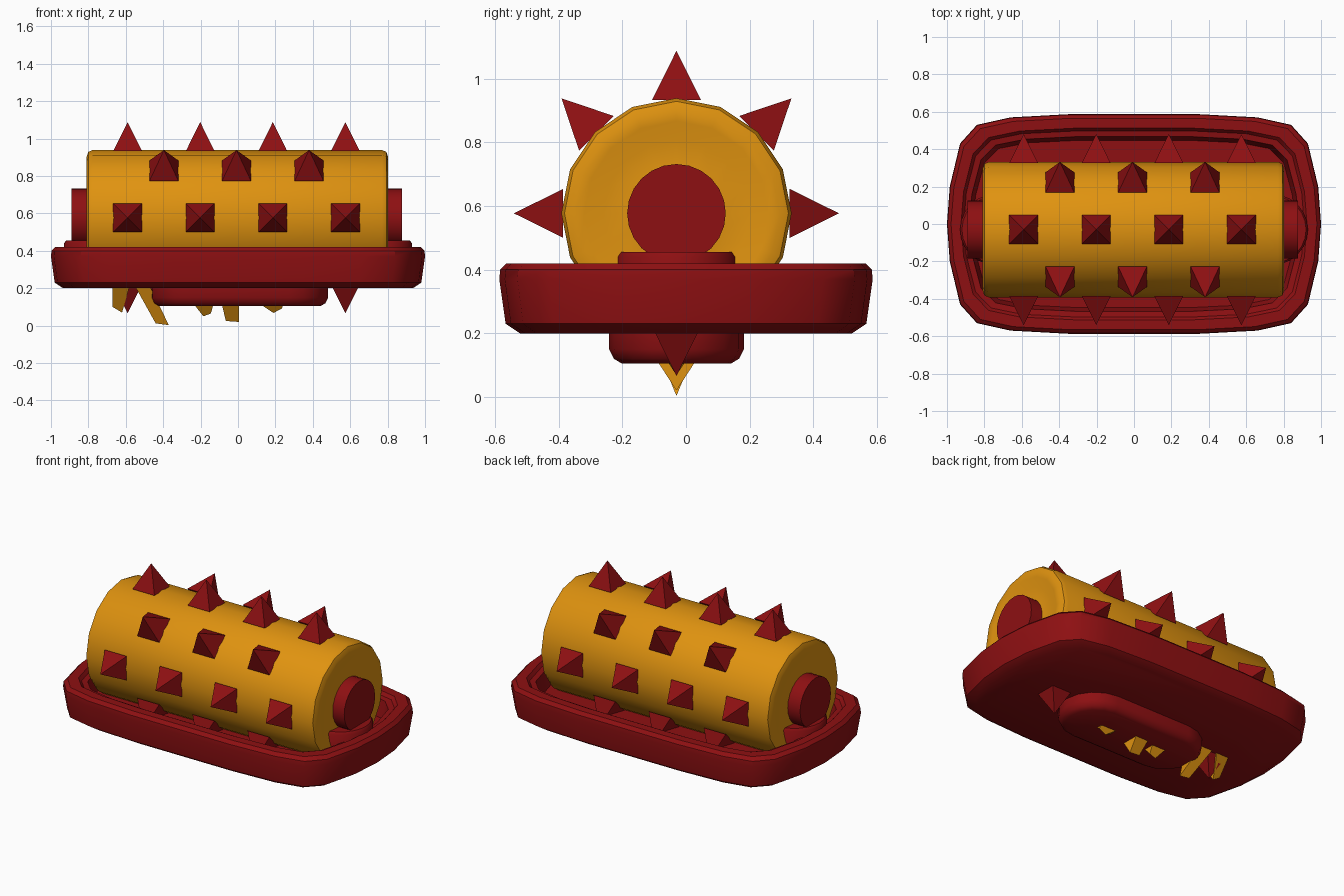
import bpy, bmesh, math
from mathutils import Vector, Matrix

if "Cube" in bpy.data.objects:
    bpy.data.objects.remove(bpy.data.objects["Cube"])


def material(name, rgb):
    m = bpy.data.materials.new(name)
    m.use_nodes = True
    m.diffuse_color = (*rgb, 1)
    m.node_tree.nodes["Principled BSDF"].inputs["Base Color"].default_value = (*rgb, 1)
    return m


RED = material("dark red", (0.27, 0.005, 0.006))
GOLD = material("golden yellow", (0.74, 0.29, 0.005))
AXIS_Y, AXIS_Z, RADIUS = -0.03, 0.577, 0.362


def finish(bm, name, mat, smooth=True):
    bmesh.ops.recalc_face_normals(bm, faces=bm.faces)
    mesh = bpy.data.meshes.new(name)
    bm.to_mesh(mesh)
    bm.free()
    mesh.materials.append(mat)
    ob = bpy.data.objects.new(name, mesh)
    bpy.context.collection.objects.link(ob)
    if smooth:
        bpy.ops.object.select_all(action="DESELECT")
        ob.select_set(True)
        bpy.context.view_layer.objects.active = ob
        bpy.ops.object.shade_smooth_by_angle(angle=math.radians(35))
    return ob


def loft(name, mat, rings, smooth=True):
    """Skin a stack of equal-length closed rings and cap both ends."""
    bm = bmesh.new()
    loops = [[bm.verts.new(p) for p in ring] for ring in rings]
    for a, b in zip(loops, loops[1:]):
        for i in range(len(a)):
            j = (i + 1) % len(a)
            bm.faces.new((a[i], a[j], b[j], b[i]))
    bm.faces.new(loops[0])
    bm.faces.new(loops[-1])
    return finish(bm, name, mat, smooth)


def circle(r, sides):
    return [(r * math.sin(math.tau * i / sides), r * math.cos(math.tau * i / sides))
            for i in range(sides)]


def lathe_x(name, mat, profile, sides):
    """Turn (x, radius) pairs around the roller axis."""
    return loft(name, mat, [[(x, AXIS_Y + u, AXIS_Z + v) for u, v in circle(r, sides)]
                            for x, r in profile])


# Tray: rounded rectangular outline, raised rim and sunken floor
quarter = [(1, 0), (0.985, 0.2), (0.93, 0.43), (0.84, 0.53), (0.66, 0.57), (0.35, 0.587)]
half = quarter + [(0, 0.587)] + [(-x, y) for x, y in reversed(quarter)]
outline = half + [(x, -y) for x, y in reversed(half[1:-1])]
tray_profile = [(0.065, 0.2), (0.02, 0.23), (0, 0.37), (0.003, 0.4), (0.022, 0.42),
                (0.075, 0.42), (0.09, 0.4), (0.12, 0.395), (0.14, 0.29)]
loft("tray", RED, [[(x * (1 - d), y * (1 - d / 0.587), z) for x, y in outline]
                   for d, z in tray_profile])

# Foot: rounded long pad under the tray
def stadium(inset, z):
    r, reach = 0.212 - inset, 0.265
    pts = []
    for side in (1, -1):
        for i in range(9):
            a = math.pi * (i / 8 - 0.5)
            pts.append((0.005 + side * (reach + r * math.cos(a)),
                        AXIS_Y + side * r * math.sin(a), z))
    return pts

loft("foot", RED, [stadium(d, z) for d, z in
                   [(0, 0.21), (0, 0.15), (0.015, 0.12), (0.04, 0.105)]])

# Roller with rounded ends and a shallow dish around the axle
end = [(0.77, RADIUS), (0.793, 0.352), (0.803, 0.325), (0.803, 0.29), (0.785, 0.23),
       (0.797, 0.15)]
lathe_x("roller", GOLD, [(-x - 0.007, r) for x, r in reversed(end)] + end, 16)

# Axle through the roller and its two round supports
lathe_x("axle", RED, [(-0.89, 0.155), (0.877, 0.155)], 24)
for side, label in ((1, "left"), (-1, "right")):
    loft(label + "_axle_support", RED,
         [[(side * 0.74 + u, AXIS_Y + v, z) for u, v in circle(r, 24)]
          for r, z in [(0.19, 0.28), (0.19, 0.44), (0.18, 0.455)]])

# Pyramid spikes in eight rows, alternating four and three
bm = bmesh.new()
for k in range(8):
    xs = (-0.59, -0.202, 0.186, 0.574) if k % 2 == 0 else (-0.396, -0.008, 0.38)
    turn = Matrix.Rotation(math.tau * k / 8, 4, "X")
    for x in xs:
        if k == 4 and abs(x) < 0.3:
            continue
        place = Matrix.Translation((x, AXIS_Y, AXIS_Z)) @ turn
        base = [bm.verts.new(place @ Vector((sx * 0.077, sy * 0.077, RADIUS - 0.006)))
                for sx, sy in ((-1, -1), (1, -1), (1, 1), (-1, 1))]
        tip = bm.verts.new(place @ Vector((0, 0, 0.511)))
        bm.faces.new(base)
        for i in range(4):
            bm.faces.new((base[i], base[(i + 1) % 4], tip))
finish(bm, "roller_spikes", RED, False)

# Tilted wedge teeth underneath: top corners, then lower edge corners, in x and z
teeth = [((-0.67, 0.21), (-0.58, 0.21), (-0.62, 0.07), (-0.67, 0.1)),
         ((-0.55, 0.21), (-0.47, 0.21), (-0.37, 0.003), (-0.44, 0.012)),
         ((-0.24, 0.12), (-0.13, 0.12), (-0.145, 0.065), (-0.185, 0.05)),
         ((-0.09, 0.13), (0.005, 0.13), (0.005, 0.02), (-0.065, 0.025)),
         ((0.11, 0.12), (0.245, 0.12), (0.235, 0.092), (0.19, 0.068))]
bm = bmesh.new()
for a, b, c, d in teeth:
    w = 0.65 * (a[1] - min(c[1], d[1]))
    w = min(w, 0.085)
    front = [bm.verts.new((p[0], AXIS_Y - w, p[1])) for p in (a, b)]
    back = [bm.verts.new((p[0], AXIS_Y + w, p[1])) for p in (a, b)]
    low = [bm.verts.new((p[0], AXIS_Y, p[1])) for p in (d, c)]
    for q in ((front, low), (low, back), (back, front)):
        bm.faces.new((q[0][0], q[0][1], q[1][1], q[1][0]))
    for i in (0, 1):
        bm.faces.new((front[i], low[i], back[i]))
finish(bm, "lower_teeth", GOLD, False)
